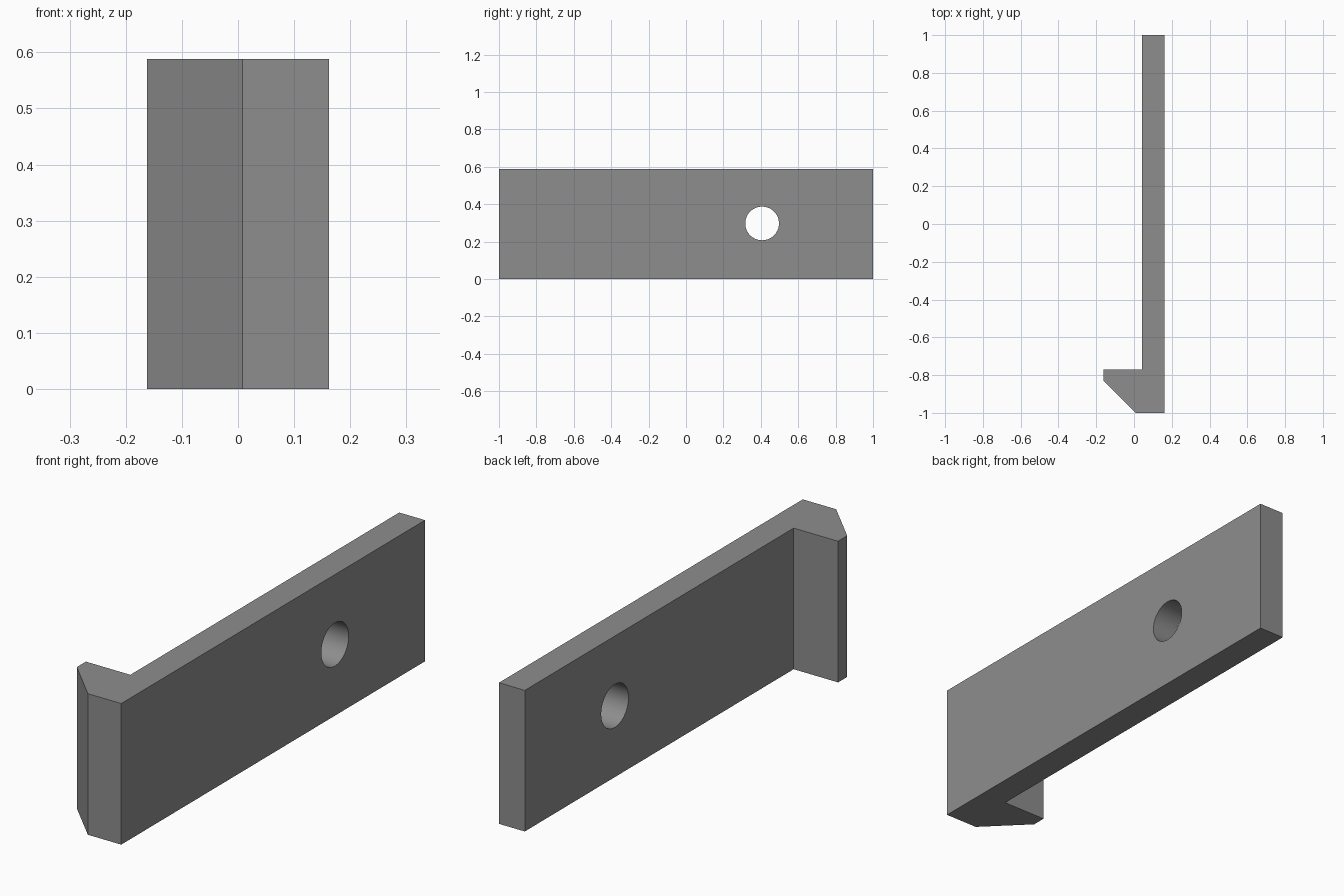
import bpy, bmesh, math

if "Cube" in bpy.data.objects:
    bpy.data.objects.remove(bpy.data.objects["Cube"])

H = 0.588  # bracket height

grey = bpy.data.materials.new("mid grey")
grey.diffuse_color = (0.27, 0.27, 0.27, 1)
grey.use_nodes = True
grey.node_tree.nodes["Principled BSDF"].inputs["Base Color"].default_value = grey.diffuse_color

# Hooked plate: plan outline extruded upward
outline = [(0.162, -1), (0.162, 1), (0.043, 1), (0.043, -0.77),
           (-0.162, -0.77), (-0.162, -0.83), (0.008, -1)]
bm = bmesh.new()
base = bm.faces.new([bm.verts.new((x, y, 0)) for x, y in outline])
top = bmesh.ops.extrude_face_region(bm, geom=[base])["geom"]
bmesh.ops.translate(bm, vec=(0, 0, H),
                    verts=[v for v in top if isinstance(v, bmesh.types.BMVert)])
bmesh.ops.recalc_face_normals(bm, faces=bm.faces)
mesh = bpy.data.meshes.new("hooked_plate")
bm.to_mesh(mesh)
bm.free()
plate = bpy.data.objects.new("hooked_plate", mesh)
bpy.context.collection.objects.link(plate)
mesh.materials.append(grey)

# Round bolt hole through the plate
bpy.ops.mesh.primitive_cylinder_add(vertices=64, radius=0.09, depth=0.5,
                                    location=(0.1, 0.407, 0.297),
                                    rotation=(0, math.pi / 2, 0))
cutter = bpy.context.object
cutter.name = "hole_cutter"
cutter.data.materials.append(grey)
cutter.hide_render = True

cut = plate.modifiers.new("bolt_hole", "BOOLEAN")
cut.operation = "DIFFERENCE"
cut.solver = "EXACT"
cut.object = cutter

bpy.ops.object.select_all(action="DESELECT")
plate.select_set(True)
bpy.context.view_layer.objects.active = plate
bpy.ops.object.modifier_apply(modifier=cut.name)
bpy.data.objects.remove(cutter)
bpy.ops.object.shade_smooth_by_angle(angle=math.radians(30))
